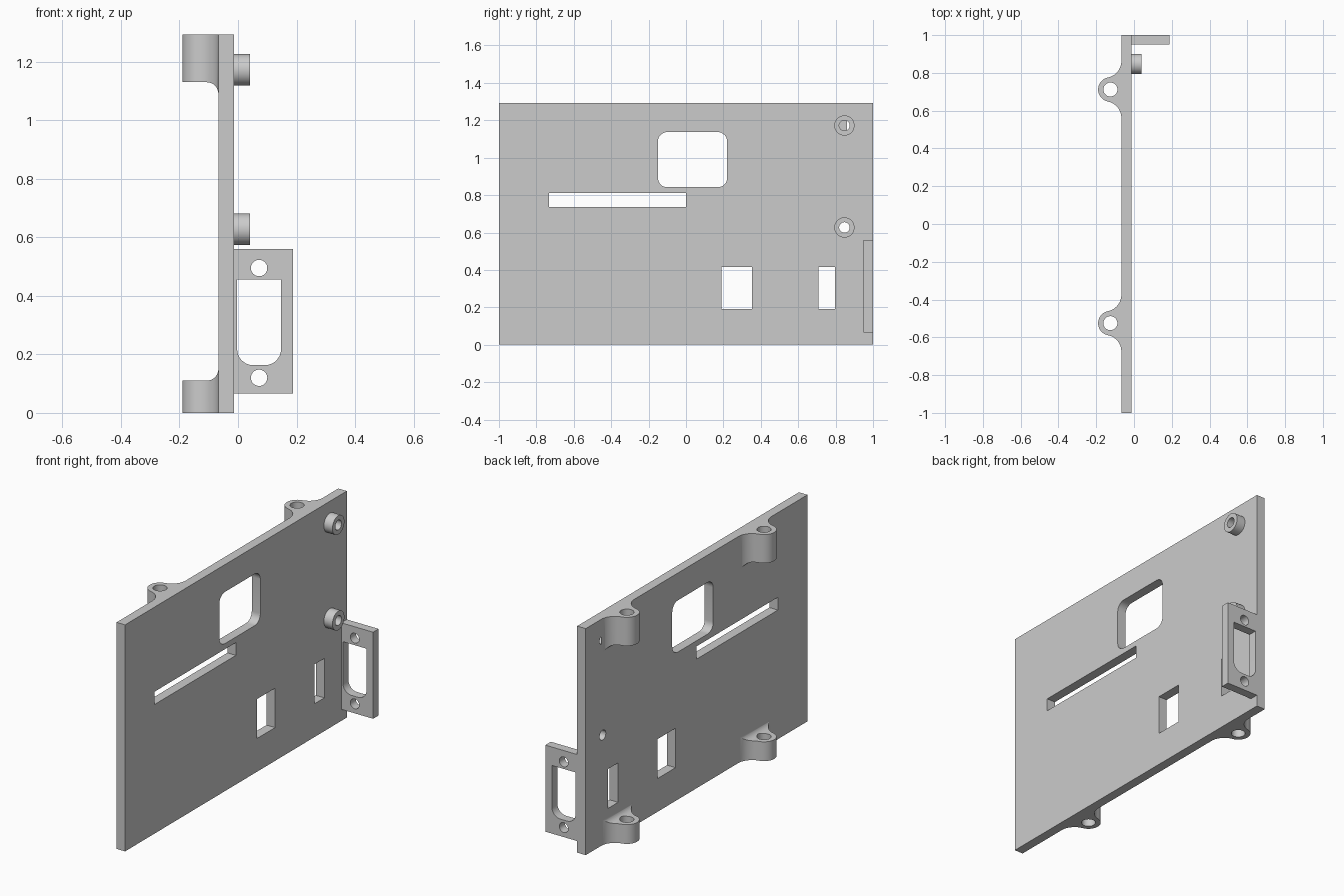
import bpy, bmesh
from math import pi, sin, cos, sqrt, atan2, radians

cube = bpy.data.objects.get("Cube")
if cube:
    bpy.data.objects.remove(cube, do_unlink=True)

grey = bpy.data.materials.new("plain grey")
grey.use_nodes = True
GREY = (0.6, 0.6, 0.6, 1)
grey.diffuse_color = GREY
grey.node_tree.nodes["Principled BSDF"].inputs["Base Color"].default_value = GREY


def arc(cx, cy, r, a0, a1, n=12):
    steps = [a0 + (a1 - a0) * i / n for i in range(n + 1)]
    return [(cx + r * cos(a), cy + r * sin(a)) for a in steps]


def circle(cx, cy, r, n=40):
    return arc(cx, cy, r, 0, 2 * pi, n)[:-1]


def rect(u0, u1, v0, v1, low=0, high=0):
    """Rectangle with optional rounding of the low and high corners."""
    pts = []
    corners = [(u0, v0, 1, 1, low), (u1, v0, -1, 1, low),
               (u1, v1, -1, -1, high), (u0, v1, 1, -1, high)]
    for i, (u, v, su, sv, r) in enumerate(corners):
        if r:
            a = pi + i * pi / 2
            pts += arc(u + su * r, v + sv * r, r, a, a + pi / 2, 8)
        else:
            pts.append((u, v))
    return pts


def prism(name, pts, axis, a, b):
    """Extrude a flat outline along an axis from a to b."""
    place = {"X": lambda u, v, w: (w, u, v),
             "Y": lambda u, v, w: (u, w, v),
             "Z": lambda u, v, w: (u, v, w)}[axis]
    bm = bmesh.new()
    ends = [[bm.verts.new(place(u, v, w)) for u, v in pts] for w in (a, b)]
    bm.faces.new(ends[0])
    bm.faces.new(ends[1])
    for i in range(len(pts)):
        j = (i + 1) % len(pts)
        bm.faces.new((ends[0][i], ends[0][j], ends[1][j], ends[1][i]))
    bmesh.ops.recalc_face_normals(bm, faces=bm.faces)
    mesh = bpy.data.meshes.new(name)
    bm.to_mesh(mesh)
    bm.free()
    mesh.materials.append(grey)
    obj = bpy.data.objects.new(name, mesh)
    bpy.context.collection.objects.link(obj)
    return obj


def finish(obj, cutters):
    """Cut the openings, then shade curved walls smoothly."""
    bpy.ops.object.select_all(action="DESELECT")
    bpy.context.view_layer.objects.active = obj
    obj.select_set(True)
    for c in cutters:
        mod = obj.modifiers.new("cut", "BOOLEAN")
        mod.operation = "DIFFERENCE"
        mod.solver = "EXACT"
        mod.object = c
        bpy.ops.object.modifier_apply(modifier=mod.name)
        bpy.data.objects.remove(c, do_unlink=True)
    bpy.ops.object.shade_smooth_by_angle(angle=radians(30))


BACK, FACE, TOP = -0.067, -0.013, 1.293
POST_Y, POST_Z, BORE = 0.847, (0.627, 1.172), 0.028

# Main plate with its windows and post holes
plate = prism("main_plate", rect(-1, 1, 0, TOP), "X", BACK, FACE)
openings = [rect(-0.15, 0.22, 0.842, 1.137, 0.05, 0.05),
            rect(-0.733, 0, 0.737, 0.81),
            rect(0.19, 0.353, 0.19, 0.415),
            rect(0.708, 0.797, 0.19, 0.415)]
openings += [circle(POST_Y, z, BORE) for z in POST_Z]
finish(plate, [prism("cutter", o, "X", -0.2, 0.1) for o in openings])

# Hollow standoff posts
for label, z in zip(("lower", "upper"), POST_Z):
    post = prism(label + "_standoff", circle(POST_Y, z, 0.054), "X", FACE, 0.041)
    finish(post, [prism("cutter", circle(POST_Y, z, BORE), "X", -0.1, 0.1)])

# Connector flange
flange = prism("connector_flange", rect(FACE, 0.188, 0.066, 0.56), "Y", 0.95, 1)
cuts = [rect(-0.003, 0.147, 0.163, 0.455, low=0.055),
        circle(0.072, 0.495, BORE), circle(0.072, 0.12, BORE)]
finish(flange, [prism("cutter", c, "Y", 0.9, 1.1) for c in cuts])

# Screw lugs: a round eye blended into the plate by tangent flares
EYE_X, EYE_R, FLARE = -0.125, 0.065, 0.088
reach = BACK - EYE_X
spread = sqrt((EYE_R + FLARE) ** 2 - (reach - FLARE) ** 2)
touch = atan2(spread, reach - FLARE)


def lug_outline(y):
    cx = BACK - FLARE
    return (arc(cx, y + spread, FLARE, 0, touch - pi)
            + arc(EYE_X, y, EYE_R, touch, 2 * pi - touch, 28)[1:-1]
            + arc(cx, y - spread, FLARE, pi - touch, 0))


def add_lug(name, y, outer, inner, way):
    """way is the direction from the lug's outer end to its fillet."""
    tip = inner + way * 0.04
    far = inner + way * 0.2
    lug = prism(name, lug_outline(y), "Z", outer, inner + way * 0.06)
    curve = [(BACK - 0.04 + 0.04 * sin(i * pi / 16),
              tip - way * 0.04 * cos(i * pi / 16)) for i in range(9)]
    outside = [(-0.4, inner)] + curve + [(0, tip), (0, far), (-0.4, far)]
    finish(lug, [prism("cutter", outside, "Y", y - 0.3, y + 0.3),
                 prism("cutter", circle(EYE_X, y, 0.037), "Z", -0.1, 1.5)])


for side, y in (("front", -0.525), ("back", 0.712)):
    add_lug(side + "_upper_lug", y, TOP, 1.13, -1)
    add_lug(side + "_lower_lug", y, 0, 0.11, 1)
